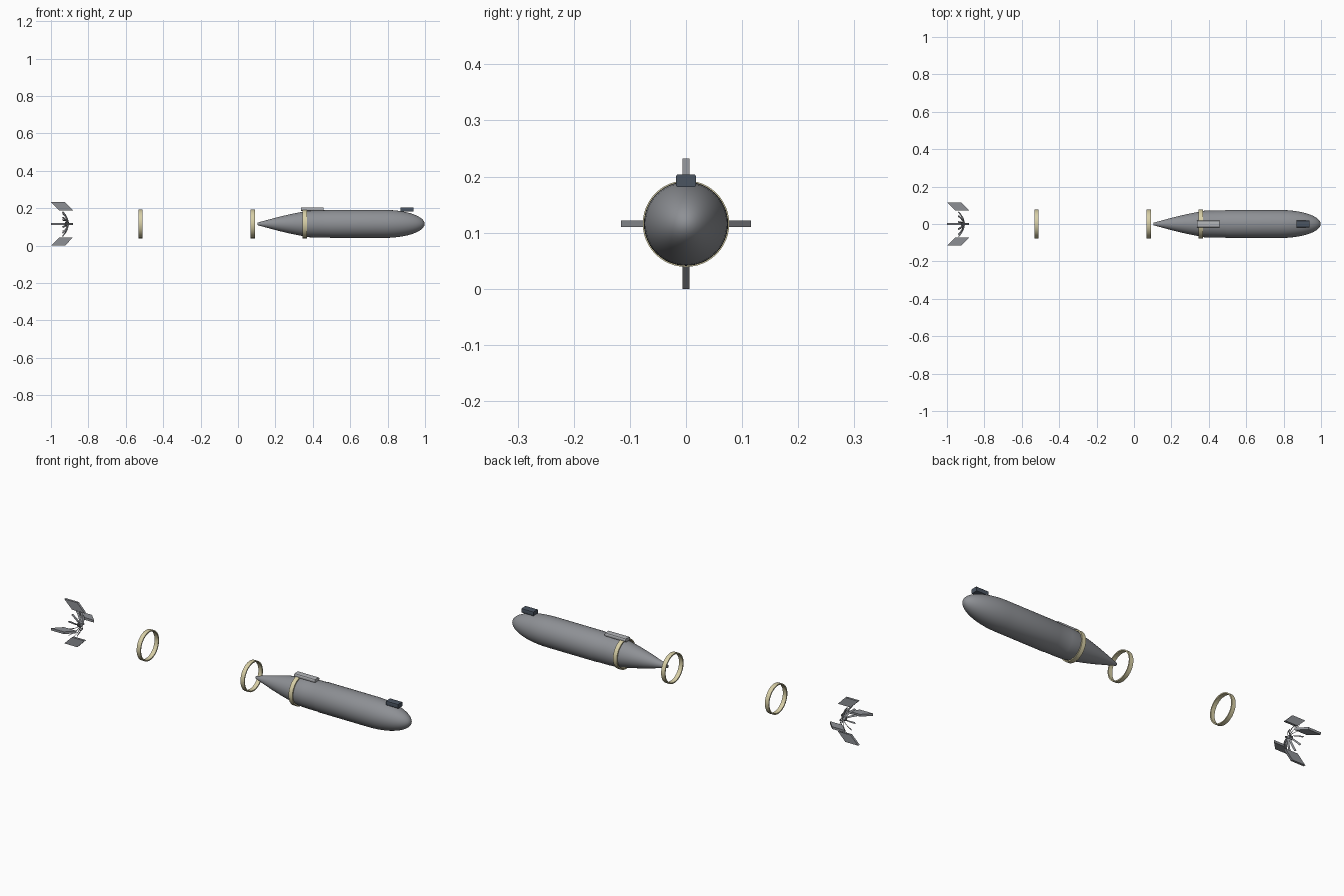
import bpy, bmesh, math
from mathutils import Matrix, Vector

if "Cube" in bpy.data.objects:
    bpy.data.objects.remove(bpy.data.objects["Cube"])

CZ = 0.116  # height of the long axis


def material(name, rgb):
    m = bpy.data.materials.new(name)
    m.diffuse_color = (*rgb, 1)
    m.use_nodes = True
    m.node_tree.nodes["Principled BSDF"].inputs["Base Color"].default_value = m.diffuse_color
    return m


brass = material("pale_brass", (0.68, 0.62, 0.38))
dark = material("dark_slate", (0.07, 0.09, 0.12))
steel = material("steel", (0.27, 0.28, 0.30))
light = material("light_grey", (0.45, 0.46, 0.48))


def finish(name, bm, mat=None, angle=30):
    bmesh.ops.recalc_face_normals(bm, faces=bm.faces)
    me = bpy.data.meshes.new(name)
    bm.to_mesh(me)
    bm.free()
    ob = bpy.data.objects.new(name, me)
    bpy.context.collection.objects.link(ob)
    if mat:
        me.materials.append(mat)
    bpy.ops.object.select_all(action='DESELECT')
    ob.select_set(True)
    bpy.context.view_layer.objects.active = ob
    bpy.ops.object.shade_smooth_by_angle(angle=math.radians(angle))
    return ob


def lathe(name, profile, mat=None, closed=False, seg=48):
    """Spin (x, radius) points about the long axis."""
    bm = bmesh.new()
    vs = [bm.verts.new((x, 0, CZ + r)) for x, r in profile]
    pairs = list(zip(vs, vs[1:])) + ([(vs[-1], vs[0])] if closed else [])
    geom = vs + [bm.edges.new(p) for p in pairs]
    bmesh.ops.spin(bm, geom=geom, cent=(0, 0, CZ), axis=(1, 0, 0),
                   angle=2 * math.pi, steps=seg, use_merge=True)
    bmesh.ops.remove_doubles(bm, verts=bm.verts, dist=1e-5)
    return finish(name, bm, mat)


# Hull: tail cone, cylinder, elliptical nose
hull = [(0.105, 0), (0.105, 0.007), (0.16, 0.022), (0.22, 0.038),
        (0.28, 0.052), (0.33, 0.062), (0.375, 0.071), (0.42, 0.073),
        (0.49, 0.0735), (0.495, 0.075), (0.74, 0.075)]
for i in range(13):
    t = i / 12 * math.pi / 2
    hull.append((0.78 + 0.218 * math.sin(t), 0.075 * math.cos(t)))
lathe("hull", hull, steel)

# Three loose bands along the axis
for name, x in (("rear_band", -0.521), ("middle_band", 0.079), ("hull_band", 0.357)):
    w = 0.011
    lathe(name, [(x - w, 0.071), (x + w, 0.071), (x + w, 0.077), (x - w, 0.077)],
          brass, closed=True)


# Saddle blocks on top of the hull
def block(name, x0, x1, hw, z0, z1, bevel, mat):
    bm = bmesh.new()
    size = Matrix.Diagonal((x1 - x0, 2 * hw, z1 - z0, 1))
    place = Matrix.Translation(((x0 + x1) / 2, 0, (z0 + z1) / 2))
    bmesh.ops.create_cube(bm, size=1, matrix=place @ size)
    edges = [e for e in bm.edges
             if abs(e.verts[0].co.x - e.verts[1].co.x) > 0.01]
    bmesh.ops.bevel(bm, geom=edges, offset=bevel, segments=3, profile=0.5,
                    affect='EDGES')
    finish(name, bm, mat)


block("top_fairing", 0.337, 0.457, 0.018, 0.186, 0.204, 0.006, light)
block("nose_lug", 0.868, 0.938, 0.0175, 0.181, 0.204, 0.003, dark)

# Four swept tail fins
bm = bmesh.new()
outline = [(-1.0, 0.116), (-0.925, 0.116), (-0.882, 0.072), (-0.955, 0.072)]
for k in range(4):
    rot = Matrix.Translation((0, 0, CZ)) @ Matrix.Rotation(k * math.pi / 2, 4, 'X')
    sides = [[bm.verts.new(rot @ Vector((x, y, r))) for x, r in outline]
             for y in (-0.006, 0.006)]
    bm.faces.new(sides[0])
    bm.faces.new(sides[1][::-1])
    for i in range(4):
        j = (i + 1) % 4
        bm.faces.new((sides[0][i], sides[0][j], sides[1][j], sides[1][i]))
finish("tail_fins", bm, steel)

# Propeller hub and swept-back twisted blades
lathe("propeller_hub", [(-0.925, 0), (-0.925, 0.009), (-0.905, 0.009), (-0.898, 0)],
      steel, seg=16)
bm = bmesh.new()
BLADES = 11
for k in range(BLADES):
    rot = (Matrix.Translation((0, 0, CZ))
           @ Matrix.Rotation(2 * math.pi * k / BLADES, 4, 'X'))
    prev = None
    for i in range(6):
        s = i / 5
        r = 0.006 + 0.061 * s
        x = -0.91 - 0.028 * s * s
        pitch = math.radians(30 + 25 * s)
        along = Vector((math.cos(pitch), math.sin(pitch), 0)) * 0.005
        across = Vector((-math.sin(pitch), math.cos(pitch), 0)) * 0.0012
        c = Vector((x, 0.008 * s * s, r))
        loop = [bm.verts.new(rot @ (c + p)) for p in
                (along, across, -along, -across)]
        if prev:
            for a in range(4):
                b = (a + 1) % 4
                bm.faces.new((prev[a], prev[b], loop[b], loop[a]))
        else:
            bm.faces.new(loop[::-1])
        prev = loop
    bm.faces.new(prev)
finish("propeller_blades", bm, steel)
